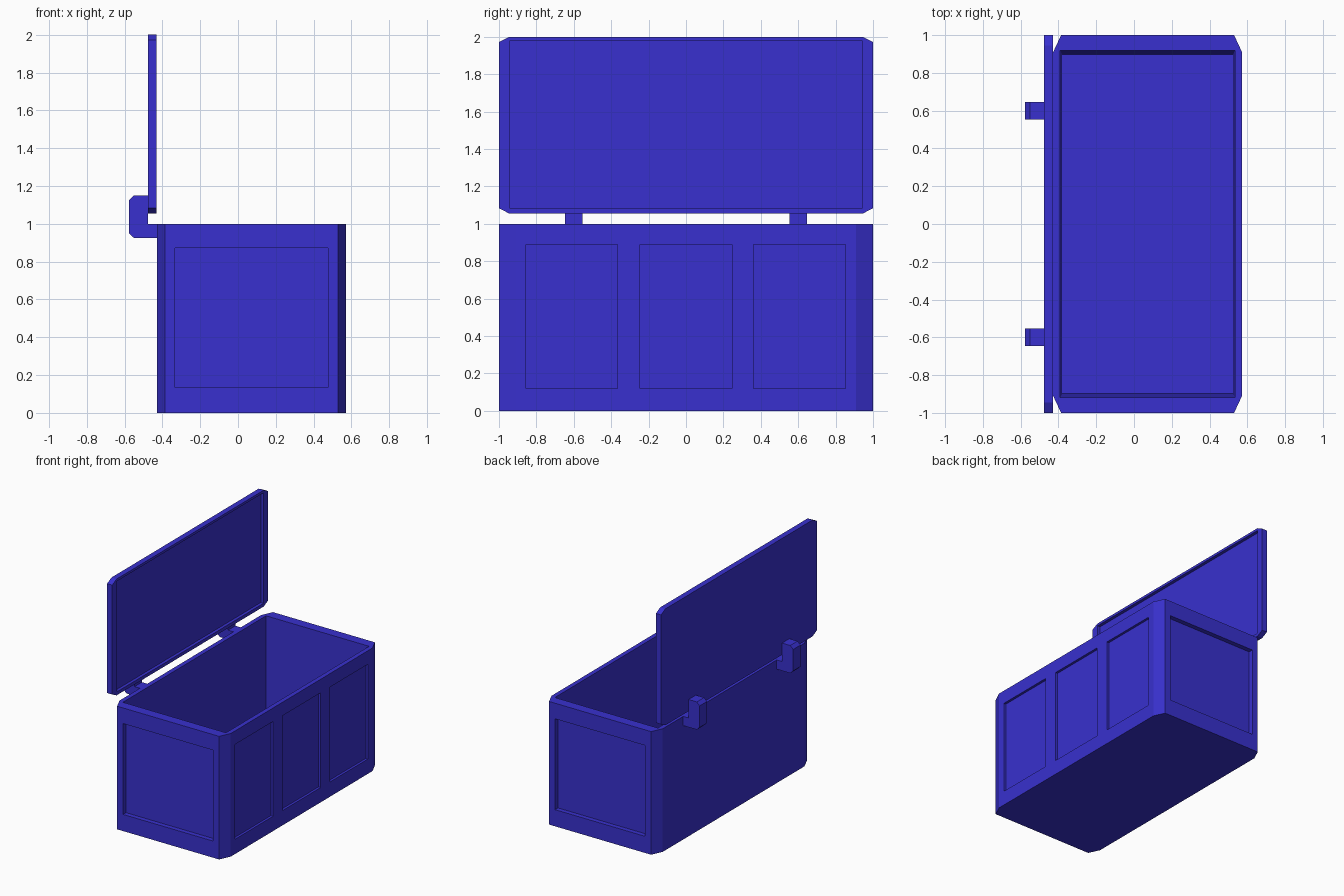
import bpy, bmesh

if "Cube" in bpy.data.objects:
    bpy.data.objects.remove(bpy.data.objects["Cube"])

paint = bpy.data.materials.new("blue_paint")
paint.diffuse_color = (0.04, 0.03, 0.62, 1)
paint.use_nodes = True
paint.node_tree.nodes["Principled BSDF"].inputs["Base Color"].default_value = paint.diffuse_color


def loft(name, start, end):
    """Closed solid between two matching point loops."""
    bm = bmesh.new()
    a = [bm.verts.new(p) for p in start]
    b = [bm.verts.new(p) for p in end]
    bm.faces.new(a)
    bm.faces.new(b)
    n = len(a)
    for i in range(n):
        j = (i + 1) % n
        bm.faces.new((a[i], a[j], b[j], b[i]))
    bmesh.ops.recalc_face_normals(bm, faces=bm.faces)
    mesh = bpy.data.meshes.new(name)
    bm.to_mesh(mesh)
    bm.free()
    mesh.materials.append(paint)
    obj = bpy.data.objects.new(name, mesh)
    bpy.context.collection.objects.link(obj)
    return obj


def rect(u0, u1, v0, v1):
    return [(u0, v0), (u1, v0), (u1, v1), (u0, v1)]


def octagon(u0, u1, v0, v1, cu, cv):
    return [(u0 + cu, v0), (u1 - cu, v0), (u1, v0 + cv), (u1, v1 - cv),
            (u1 - cu, v1), (u0 + cu, v1), (u0, v1 - cv), (u0, v0 + cv)]


def box(name, x0, x1, y0, y1, z0, z1):
    r = rect(x0, x1, y0, y1)
    return loft(name, [(x, y, z0) for x, y in r], [(x, y, z1) for x, y in r])


def carve(obj, cutter):
    """Cut a shape out of obj and discard the cutter."""
    cutter.hide_render = True
    mod = obj.modifiers.new("carve", 'BOOLEAN')
    mod.operation = 'DIFFERENCE'
    mod.solver = 'EXACT'
    mod.object = cutter
    bpy.context.view_layer.objects.active = obj
    bpy.ops.object.modifier_apply(modifier=mod.name)
    bpy.data.objects.remove(cutter)


# Chest body with chamfered corners
outline = octagon(-0.428, 0.572, -1, 1, 0.042, 0.09)
body = loft("chest_body", [(x, y, 0) for x, y in outline],
            [(x, y, 1) for x, y in outline])

# Slightly tapered hollow, cutter continued above the rim
floor, rim = rect(-0.38, 0.524, -0.898, 0.898), rect(-0.391, 0.535, -0.919, 0.919)
carve(body, loft("hollow", [(x, y, 0.05) for x, y in floor],
                 [(x, y, 1.002) for x, y in rim]))

# Sunk panels: three on the long side, one on each end
for y in (-0.61, 0, 0.607):
    carve(body, box("side_panel", 0.552, 0.7, y - 0.245, y + 0.245, 0.12, 0.89))
for s in (-1, 1):
    y0, y1 = sorted((s * 0.962, s * 1.2))
    carve(body, box("end_panel", -0.333, 0.477, y0, y1, 0.135, 0.873))

# Open lid with recessed inner face
edge = octagon(-1, 1, 1.055, 2, 0.055, 0.028)
lid = loft("lid", [(-0.476, y, z) for y, z in edge],
           [(-0.43, y, z) for y, z in edge])
carve(lid, box("lid_recess", -0.455, -0.3, -0.942, 0.942, 1.082, 1.98))

# Hinges, an L profile with chamfered outer corners
profile = [(-0.428, 0.925), (-0.55, 0.925), (-0.576, 0.95), (-0.576, 1.125),
           (-0.55, 1.15), (-0.476, 1.15), (-0.476, 1.0), (-0.428, 1.0)]
for side, y in (("near", -0.6), ("far", 0.6)):
    loft("hinge_" + side, [(x, y - 0.047, z) for x, z in profile],
         [(x, y + 0.047, z) for x, z in profile])
